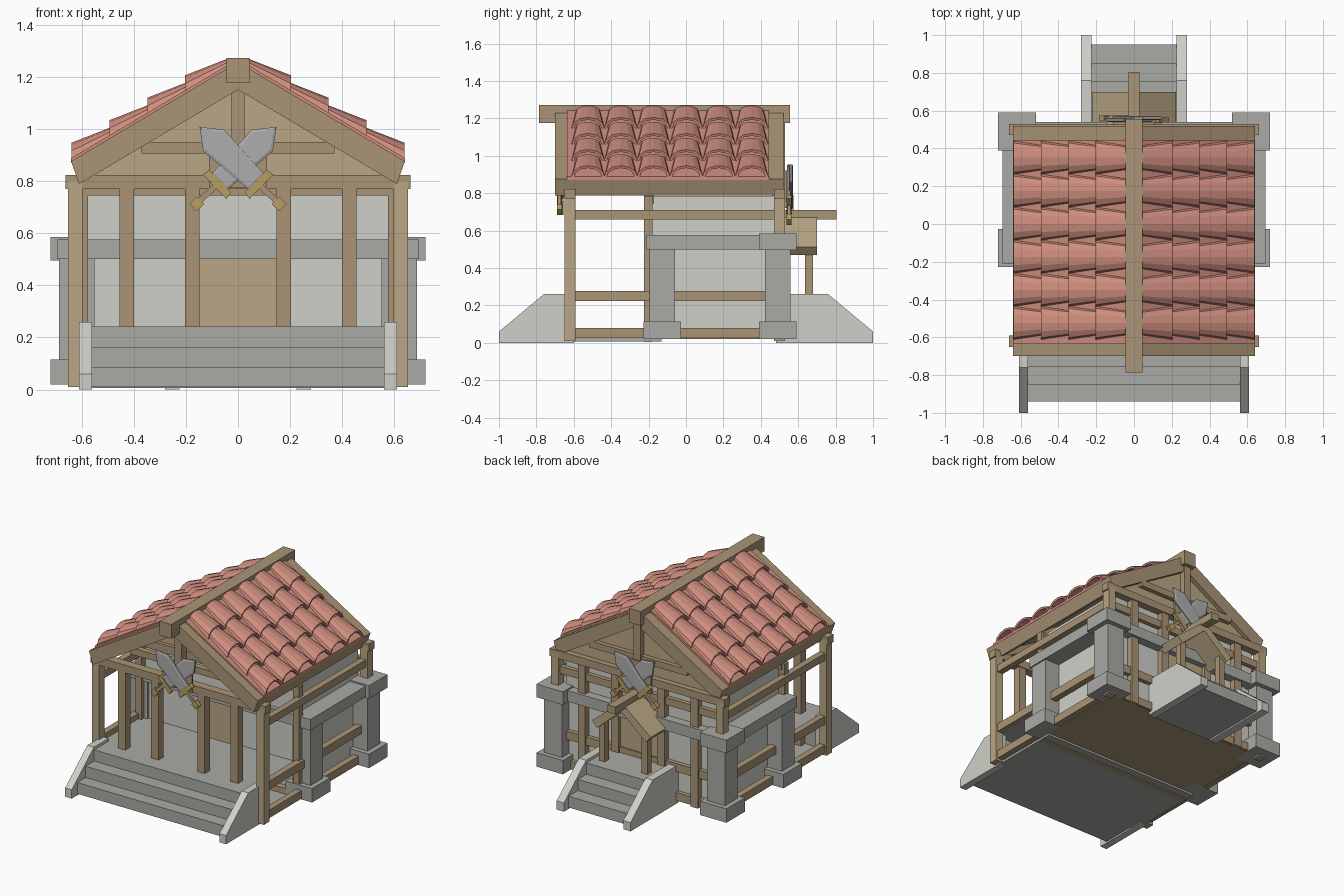
import bpy, bmesh, math
from mathutils import Matrix, Vector

if "Cube" in bpy.data.objects:
    bpy.data.objects.remove(bpy.data.objects["Cube"])

def mat(name, c):
    m = bpy.data.materials.new(name)
    m.diffuse_color = (*c, 1)
    m.use_nodes = True
    m.node_tree.nodes["Principled BSDF"].inputs["Base Color"].default_value = m.diffuse_color
    return m

WOOD = mat("dark_wood", (0.40, 0.30, 0.18))
LIGHT = mat("light_wood", (0.49, 0.39, 0.24))
RED = mat("roof_clay", (0.62, 0.27, 0.21))
STONE = mat("dark_stone", (0.40, 0.41, 0.38))
WALL = mat("pale_stone", (0.62, 0.63, 0.58))
STEEL = mat("steel", (0.42, 0.42, 0.43))
BRASS = mat("brass", (0.48, 0.34, 0.12))

def finish(name, bm, m):
    bmesh.ops.recalc_face_normals(bm, faces=bm.faces)
    me = bpy.data.meshes.new(name)
    bm.to_mesh(me)
    bm.free()
    ob = bpy.data.objects.new(name, me)
    me.materials.append(m)
    bpy.context.collection.objects.link(ob)
    return ob

def prism(name, pts, axis, a, b, m):
    """Extrude a profile: (x,z) along y, or (y,z) along x."""
    bm = bmesh.new()
    put = (lambda p, t: (p[0], t, p[1])) if axis == 'y' else (lambda p, t: (t, p[0], p[1]))
    f = bm.faces.new([bm.verts.new(put(p, a)) for p in pts])
    g = bmesh.ops.extrude_face_region(bm, geom=[f])
    d = Vector((0, b - a, 0)) if axis == 'y' else Vector((b - a, 0, 0))
    bmesh.ops.translate(bm, vec=d, verts=[v for v in g['geom'] if isinstance(v, bmesh.types.BMVert)])
    return finish(name, bm, m)

def box(name, x0, x1, y0, y1, z0, z1, m):
    return prism(name, [(x0, z0), (x1, z0), (x1, z1), (x0, z1)], 'y', y0, y1, m)

def pair(name, x0, x1, *rest):
    box(name + "_right", x0, x1, *rest)
    box(name + "_left", -x1, -x0, *rest)

# Front steps, porch floor and base
for i, y in enumerate((-0.94, -0.85, -0.757)):
    box("front_step", -0.565, 0.565, y, -0.64, 0.01 + 0.077 * i, 0.087 + 0.077 * i, STONE)
box("porch_floor", -0.6, 0.6, -0.66, -0.17, 0.222, 0.241, STONE)
box("porch_base", -0.6, 0.6, -0.7, -0.13, 0.006, 0.022, STONE)
box("house_floor", -0.6, 0.6, -0.13, 0.5, 0.02, 0.05, WOOD)

# Back steps
for i, y in enumerate((0.95, 0.85, 0.757)):
    box("back_step", -0.23, 0.23, 0.47, y, 0.01 + 0.077 * i, 0.087 + 0.077 * i, STONE)

# Sloped stair sides
for s in (-1, 1):
    for name, d, x0, x1, inner in (("front_stair_side", -1, 0.56, 0.61, 0.6),
                                   ("back_stair_side", 1, 0.225, 0.28, 0.48)):
        prof = [(d * inner, 0), (d, 0), (d, 0.06), (d * 0.76, 0.26), (d * inner, 0.26)]
        prism(name, prof, 'x', s * x0, s * x1, WALL)

# Walls, stone band and doors
box("walls", -0.575, 0.575, -0.18, 0.48, 0.04, 0.785, WALL)
box("stone_band_front", -0.66, 0.66, -0.21, -0.12, 0.5, 0.575, STONE)
box("stone_band_back", -0.6, 0.6, 0.44, 0.54, 0.5, 0.575, STONE)
pair("stone_band", 0.55, 0.695, -0.21, 0.42, 0.5, 0.575, STONE)
box("front_door", -0.147, 0.147, -0.2, -0.17, 0.24, 0.5, LIGHT)
box("back_door", -0.147, 0.147, 0.47, 0.5, 0.24, 0.56, LIGHT)

# Stone pillars
for yc, top in ((-0.127, 0.5), (0.49, 0.5)):
    pair("pillar_base", 0.52, 0.72, yc - 0.1, yc + 0.1, 0.02, 0.115, STONE)
    pair("pillar_shaft", 0.55, 0.686, yc - 0.068, yc + 0.068, 0.1, top, STONE)
pair("pillar_cap", 0.52, 0.72, 0.39, 0.59, 0.495, 0.585, STONE)

# Timber frame
pair("front_corner_post", 0.597, 0.652, -0.65, -0.59, 0.01, 0.8, LIGHT)
pair("back_corner_post", 0.597, 0.652, 0.47, 0.53, 0.01, 0.8, LIGHT)
pair("wall_post", 0.575, 0.62, -0.225, -0.18, 0.02, 0.785, WOOD)
for z0, z1 in ((0.025, 0.08), (0.222, 0.278), (0.66, 0.71)):
    pair("side_rail", 0.597, 0.64, -0.6, 0.5, z0, z1, WOOD)
    box("back_rail", -0.6, 0.6, 0.475, 0.51, z0, z1, WOOD)
box("wall_sill", -0.6, 0.6, -0.225, -0.18, 0.005, 0.06, WOOD)
box("wall_top_beam", -0.6, 0.6, -0.225, -0.17, 0.745, 0.8, WOOD)
for xc in (0.175, 0.427):
    pair("porch_post", xc - 0.028, xc + 0.028, -0.65, -0.595, 0.006, 0.79, WOOD)
    pair("back_post", xc - 0.028, xc + 0.028, 0.475, 0.522, 0.02, 0.79, WOOD)

# Gable trusses at both ends
for y0, y1 in ((-0.65, -0.59), (0.47, 0.53)):
    box("gable_tie_beam", -0.662, 0.662, y0, y1, 0.77, 0.823, WOOD)
    box("gable_collar", -0.37, 0.37, y0 + 0.01, y1 - 0.01, 0.905, 0.95, WOOD)
    box("king_post", -0.025, 0.025, y0, y1, 0.82, 1.18, WOOD)
for y0, y1 in ((-0.2, -0.17), (0.46, 0.49)):
    prism("gable_panel", [(-0.58, 0.78), (0.58, 0.78), (0.58, 0.81), (0, 1.17), (-0.58, 0.81)],
          'y', y0, y1, LIGHT)
box("front_plaque", -0.112, 0.112, -0.657, -0.645, 0.775, 0.9, WOOD)
box("back_plaque", -0.112, 0.112, 0.525, 0.54, 0.72, 0.92, WOOD)

# Main roof: rake boards, decking, eave boards, clay bed
def slope(name, s, x_out, z_lo, z_hi, apex_lo, apex_hi, y0, y1, m):
    prism(name, [(0, apex_lo), (s * (x_out - 0.03), z_lo), (s * x_out, z_hi), (0, apex_hi)], 'y', y0, y1, m)

for s in (-1, 1):
    slope("front_rake", s, 0.64, 0.788, 0.876, 1.15, 1.256, -0.7, -0.635, WOOD)
    slope("back_rake", s, 0.64, 0.788, 0.876, 1.15, 1.256, 0.455, 0.52, WOOD)
    slope("roof_deck", s, 0.64, 0.835, 0.872, 1.2, 1.252, -0.64, 0.46, WOOD)
    prism("eave_board", [(s * 0.61, 0.788), (s * 0.64, 0.876), (s * 0.6, 0.895), (s * 0.565, 0.815)],
          'y', -0.64, 0.46, WOOD)
    prism("clay_bed", [(0, 1.25), (s * 0.64, 0.87), (s * 0.64, 0.888), (0, 1.268)], 'y', -0.635, 0.445, RED)
box("ridge_beam", -0.045, 0.045, -0.785, 0.555, 1.175, 1.272, WOOD)

# Arched roof tiles: wide raised lower end, narrow upper end
def roof_z(x):
    return 1.264 - 0.594 * x

SEG = 6
for s in (-1, 1):
    bm = bmesh.new()
    for row in range(4):
        for col in range(6):
            yc = -0.524 + 0.175 * col
            rings = []
            for x, hw, h in ((0.638 - 0.145 * row, 0.09, 0.062), (0.48 - 0.145 * row, 0.066, 0.03)):
                ring = []
                for i in range(SEG + 1):
                    a = math.pi * i / SEG
                    ring.append(bm.verts.new((s * x, yc - hw * math.cos(a), roof_z(x) + h * math.sin(a))))
                rings.append(ring)
            for i in range(SEG):
                bm.faces.new((rings[0][i], rings[0][i + 1], rings[1][i + 1], rings[1][i]))
    tiles = finish("roof_tiles", bm, RED)
    for p in tiles.data.polygons:
        if p.normal.z < 0:
            p.flip()
    mod = tiles.modifiers.new("thickness", 'SOLIDIFY')
    mod.thickness = 0.014
    mod.offset = -1

# Small back porch roof
box("back_porch_ridge", -0.03, 0.03, 0.5, 0.805, 0.66, 0.71, WOOD)
for s in (-1, 1):
    prism("back_porch_roof", [(0, 0.63), (s * 0.185, 0.47), (s * 0.222, 0.513), (0, 0.695)], 'y', 0.5, 0.7, LIGHT)
pair("back_porch_post", 0.14, 0.184, 0.635, 0.68, 0.23, 0.52, WOOD)

# Crossed swords: profiles drawn along z, then tilted about the centre
def sword(y, zc, s):
    parts = [
        ("sword_blade", [(-0.042, -0.1), (0.042, -0.1), (0.058, 0.13), (0, 0.205), (-0.058, 0.13)], 0.006, STEEL),
        ("sword_guard", [(-0.065, -0.125), (0.065, -0.125), (0.06, -0.095), (-0.06, -0.095)], 0.013, BRASS),
        ("sword_grip", [(-0.011, -0.21), (0.011, -0.21), (0.011, -0.12), (-0.011, -0.12)], 0.009, WOOD),
        ("sword_pommel", [(-0.02, -0.24), (0.02, -0.24), (0.02, -0.2), (-0.02, -0.2)], 0.013, BRASS)]
    for name, pts, t, m in parts:
        ob = prism(name, pts, 'y', -t, t, m)
        if m == STEEL:  # bevelled cutting edge
            bm = bmesh.new()
            bm.from_mesh(ob.data)
            bm.faces.ensure_lookup_table()
            faces = [f for f in bm.faces if len(f.verts) == 5]
            bmesh.ops.inset_individual(bm, faces=faces, thickness=0.012, depth=0.004)
            bm.to_mesh(ob.data)
            bm.free()
        ob.data.transform(Matrix.Translation((0, y, zc)) @ Matrix.Rotation(s * math.radians(46), 4, 'Y'))

for s in (-1, 1):
    sword(-0.672 + 0.005 * s, 0.865, s)
    sword(0.556 + 0.005 * s, 0.812, s)
